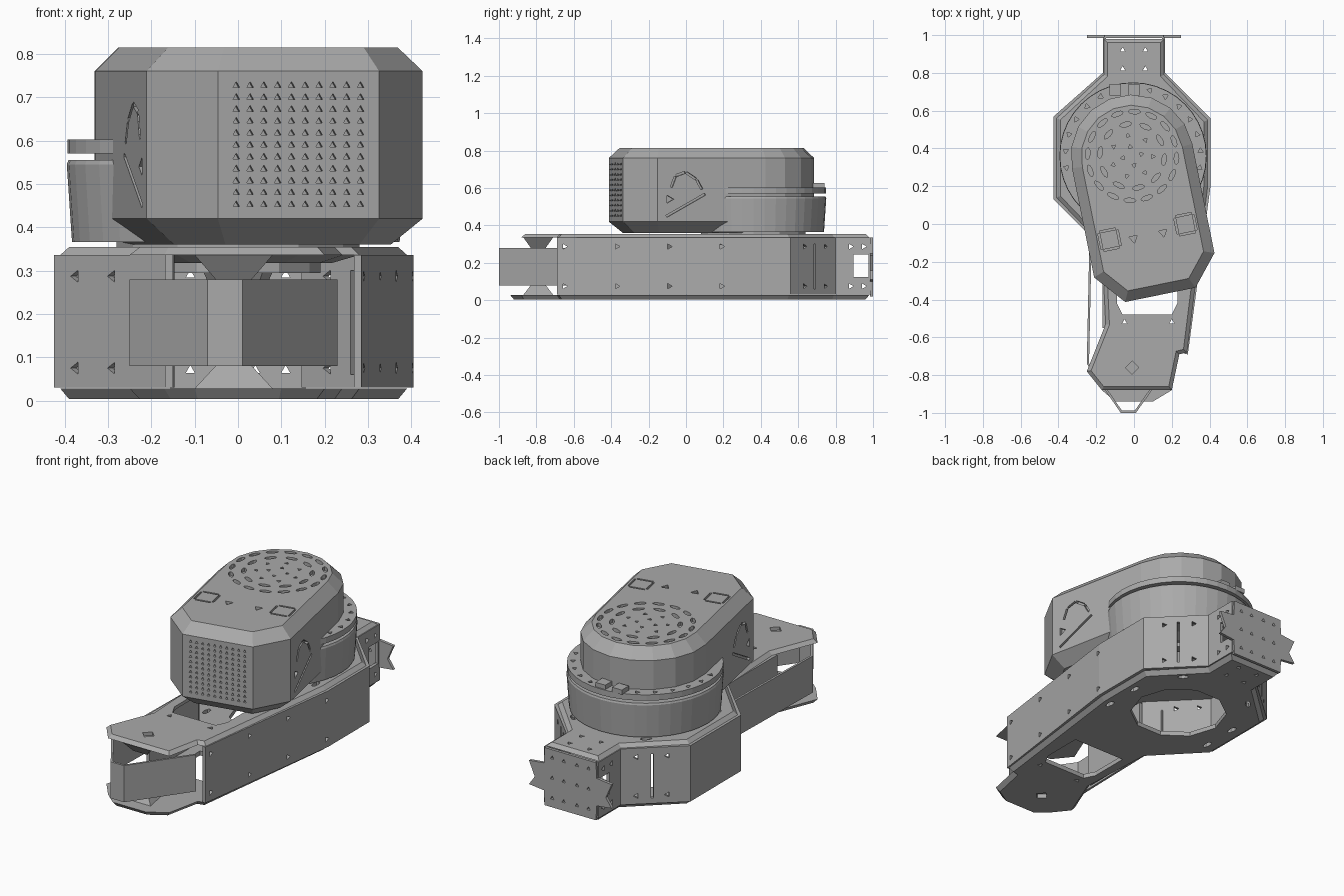
import bpy, bmesh, math
from mathutils import Matrix, Vector

cube = bpy.data.objects.get("Cube")
if cube:
    bpy.data.objects.remove(cube, do_unlink=True)

grey = bpy.data.materials.new("plain_grey")
grey.use_nodes = True
color = (0.4, 0.4, 0.4, 1)
grey.diffuse_color = color
grey.node_tree.nodes["Principled BSDF"].inputs["Base Color"].default_value = color


def finish(name, bm):
    bmesh.ops.recalc_face_normals(bm, faces=bm.faces)
    mesh = bpy.data.meshes.new(name)
    bm.to_mesh(mesh)
    bm.free()
    mesh.materials.append(grey)
    obj = bpy.data.objects.new(name, mesh)
    bpy.context.collection.objects.link(obj)
    return obj


def offset(pts, d, closed=True):
    """Move a counter-clockwise outline inwards by d, with mitred corners."""
    out, n = [], len(pts)
    for i in range(n):
        p = Vector(pts[i])
        a = Vector(pts[i - 1]) if closed or i > 0 else None
        b = Vector(pts[(i + 1) % n]) if closed or i < n - 1 else None
        ns = []
        for s, e in ((a, p), (p, b)):
            if s is not None and e is not None:
                t = (e - s).normalized()
                ns.append(Vector((-t.y, t.x)))
        m = sum(ns, Vector((0, 0))).normalized()
        out.append(p + m * d / m.dot(ns[0]))
    return out


def loft(name, pts, levels):
    """Stack an outline at several (z, inset) levels."""
    bm = bmesh.new()
    rings = [[bm.verts.new((p[0], p[1], z)) for p in offset(pts, d)] for z, d in levels]
    n = len(pts)
    for lo, hi in zip(rings, rings[1:]):
        for i in range(n):
            j = (i + 1) % n
            bm.faces.new((lo[i], lo[j], hi[j], hi[i]))
    bm.faces.new(rings[0][::-1])
    bm.faces.new(rings[-1])
    return finish(name, bm)


def ribbon(name, path, thick, z0, z1):
    inner = offset(path, thick, closed=False)
    return loft(name, list(path) + inner[::-1], [(z0, 0), (z1, 0)])


def circle(cx, cy, r, n):
    return [(cx + r * math.cos(i * math.tau / n), cy + r * math.sin(i * math.tau / n)) for i in range(n)]


def hole(bm, loc, rot, r=0.016, depth=0.08, seg=3, stretch=1):
    m = Matrix.Translation(loc) @ rot @ Matrix.Diagonal((stretch, 1, 1, 1))
    bmesh.ops.create_cone(bm, cap_ends=True, segments=seg, radius1=r, radius2=r, depth=depth, matrix=m)


def box(bm, loc, size, rot=Matrix()):
    m = Matrix.Translation(loc) @ rot @ Matrix.Diagonal((*size, 1))
    bmesh.ops.create_cube(bm, size=1, matrix=m)


def cut(obj, *cutters):
    for c in cutters:
        mod = obj.modifiers.new("cut", "BOOLEAN")
        mod.object, mod.operation, mod.solver = c, "DIFFERENCE", "EXACT"
    deps = bpy.context.evaluated_depsgraph_get()
    mesh = bpy.data.meshes.new_from_object(obj.evaluated_get(deps))
    obj.modifiers.clear()
    obj.data = mesh
    for c in cutters:
        bpy.data.objects.remove(c, do_unlink=True)


def rot(angle, axis):
    return Matrix.Rotation(math.radians(angle), 4, axis)


# Chassis plates with chamfered rims, a turntable opening and a window
right_edge = [(.2, -.88), (.24, -.69), (.28, -.68), (.39, .2), (.39, .55), (.16, .79), (.16, .98)]
left_edge = [(-.16, .98), (-.16, .79), (-.41, .56), (-.41, .14), (-.17, -.11), (-.15, -.53), (-.25, -.78), (-.17, -.88)]
nose = [(-.1, -.94), (.1, -.94)]
window = [(-.06, -.48), (.2, -.48), (.23, -.42), (.23, -.2), (-.09, -.2), (-.09, -.42)]
for name, z0, z1, tip in (("top_plate", .354, .336, []), ("bottom_plate", .004, .028, nose)):
    rim, mid = (.02, 0) if name == "bottom_plate" else (0, .02), (z0 + z1) / 2
    levels = [(min(z0, z1), rim[0]), (max(z0, z1), rim[1])]
    plate = loft(name, right_edge + left_edge + tip, levels)
    span = [(mid - .06, 0), (mid + .06, 0)]
    bm = bmesh.new()
    for s in (-1, 1):
        for y in (.2, .4):
            hole(bm, (.33 * s, y, mid), rot(90, "Z"), .014, .2, 8, 2.2)
        hole(bm, (.22 * s, .66, mid), rot(-45 * s, "Z"), .014, .2, 8, 2.2)
        for y in (.82, .92):
            hole(bm, (.06 * s, y, mid), Matrix(), depth=.2)
        hole(bm, (.075 + .125 * s, -.52, mid), Matrix(), depth=.2)
    hole(bm, (-.01, -.76, mid), Matrix(), .035, .2, 4)
    cut(plate, loft("opening", circle(0, .36, .25, 10), span), loft("window", window, span), finish("slots", bm))

# Side walls with screw holes, seams and neck windows
right_wall = ribbon("right_wall", [(.285, -.69), (.405, .2), (.405, .56), (.165, .8), (.165, .99)], .018, .03, .336)
left_wall = ribbon("left_wall", [(-.165, .99), (-.165, .8), (-.425, .57), (-.425, .13), (-.165, -.13)], .018, .03, .336)
for s, wall in ((1, right_wall), (-1, left_wall)):
    bm = bmesh.new()
    for z in (.075, .287):
        for y in (.88, .95):
            hole(bm, (.16 * s, y, z), rot(90, "Y"))
        for x, y in ((.33, .635), (.22, .745)):
            hole(bm, (x * s, y, z), rot(45 * s, "Z") @ rot(90, "Y"))
        for y in (-.65, -.37, -.09, .19):
            if s > 0:
                hole(bm, (.285 + (y + .69) * .135, y, z), rot(90, "Y"))
        if s < 0:
            for x in (-.375, -.29):
                hole(bm, (x, -.295 - x, z), rot(45, "Z") @ rot(90, "Y"))
    box(bm, (.165 * s, .935, .185), (.1, .08, .12))
    box(bm, (.278 * s, .69, .18), (.1, .012, .24), rot(45 * s, "Z"))
    cut(wall, finish("wall_holes", bm))
ribbon("inner_left_wall", [(-.165, -.13), (-.168, -.55)], .018, .03, .336)

# Front bumper strip running back along the left side
ribbon("front_bumper", [(-.235, -.04), (-.25, -.74), (-.07, -1), (.01, -1), (.23, -.69)], .012, .08, .28)

# Bent tabs between the bumper and the plates
tab = [(-.1, -.87), (.08, -.87), (.05, -.71), (-.07, -.71)]
loft("upper_front_tab", tab, [(.28, .04), (.336, 0)])
loft("lower_front_tab", tab, [(.028, 0), (.08, .04)])

# Rear mounting plate with ears
half = [(.155, .02), (.16, .1), (.25, .11), (.215, .16), (.25, .24), (.16, .25), (.155, .335)]
rear = loft("rear_plate", half + [(-x, z) for x, z in half[::-1]], [(-1, 0), (-.984, 0)])
rear.data.transform(rot(90, "X"))
bm = bmesh.new()
for x in (-.11, -.04, .04, .11):
    for z in (.07, .18, .29):
        hole(bm, (x, .99, z), rot(90, "X"), .012)
cut(rear, finish("rear_holes", bm))

# Turntable: hub under the plate, drum above it, and a slotted collar
loft("turntable_core", circle(0, .36, .1, 8), [(.27, .03), (.34, 0)])
loft("turntable_hub", circle(0, .36, .28, 12), [(.318, .06), (.336, 0), (.37, 0)])
hub_ring = loft("hub_ring", circle(0, .36, .19, 12), [(.295, 0), (.32, 0)])
cut(hub_ring, loft("ring_hole", circle(0, .36, .13, 12), [(.2, 0), (.4, 0)]))
drum = loft("turntable_drum", circle(-.005, .36, .39, 40), [(.366, .012), (.545, 0), (.555, .004)])
collar = loft("turntable_collar", circle(-.005, .36, .388, 40), [(.57, 0), (.602, 0)])
bm = bmesh.new()
for i in range(15):
    a = math.radians(-10 + i * 200 / 14)
    hole(bm, (.358 * math.cos(a) - .005, .36 + .358 * math.sin(a), .6), Matrix.Rotation(a, 4, "Z"), .016, .02)
cut(collar, finish("collar_holes", bm))
bm = bmesh.new()
for x in (-.1, .0):
    box(bm, (x, .71, .613), (.06, .06, .026))
finish("collar_blocks", bm)

# Head housing, built facing front and then turned on the turntable
w = .325
plan = [(-.19, -.75), (.19, -.75), (w, -.59)]
plan += [(w * math.cos(a * math.pi / 9), w * math.sin(a * math.pi / 9)) for a in range(10)] + [(-w, -.59)]
head = loft("head_housing", plan, [(.36, .07), (.42, 0), (.76, 0), (.815, .055)])

# Front grille, roof vents, roof hatches and side arches sunk into the head
bm = bmesh.new()
for col in range(10):
    for row in range(11):
        hole(bm, ((col - 4.5) * .0325, -.75, .452 + row * .0275), rot(90, "X"), .009, .03)
for radius, count, turn in ((.17, 10, 0), (.235, 16, 8)):
    for i in range(count):
        m = rot(turn + i * 360 / count, "Z")
        hole(bm, m @ Vector((0, radius, .815)), m, .0125, .04, 8, 2.6)
for radius, count in ((.05, 4), (.11, 7)):
    for i in range(count):
        m = rot(i * 360 / count, "Z")
        hole(bm, m @ Vector((0, radius, .815)), m, .013, .04)
arch = [(-.08, .6), (-.055, .665), (0, .685), (.06, .645), (.09, .59)]
for s in (-1, 1):
    for i in range(4):
        m = rot(i * 90, "Z")
        box(bm, Vector((.205 * s, -.41, .815)) + m @ Vector((0, .05, 0)), (.085, .01, .02), m)
    hole(bm, (.08 * s, -.43, .815), rot(180, "Z"), .025, .03)
    for p, q in list(zip(arch, arch[1:])) + [((-.12, .44), (.12, .575))]:
        dy, dz = q[0] - p[0], q[1] - p[1]
        mid = (w * s, (p[0] + q[0]) / 2 - .435, (p[1] + q[1]) / 2)
        box(bm, mid, (.03, math.hypot(dy, dz) * .88, .012), Matrix.Rotation(math.atan2(dz, dy), 4, "X"))
    hole(bm, (w * s, -.525, .54), rot(90, "Y"), .025, .03)
cut(head, finish("head_recesses", bm))
head.matrix_world = Matrix.Translation((-.01, .36, 0)) @ rot(11.5, "Z")
